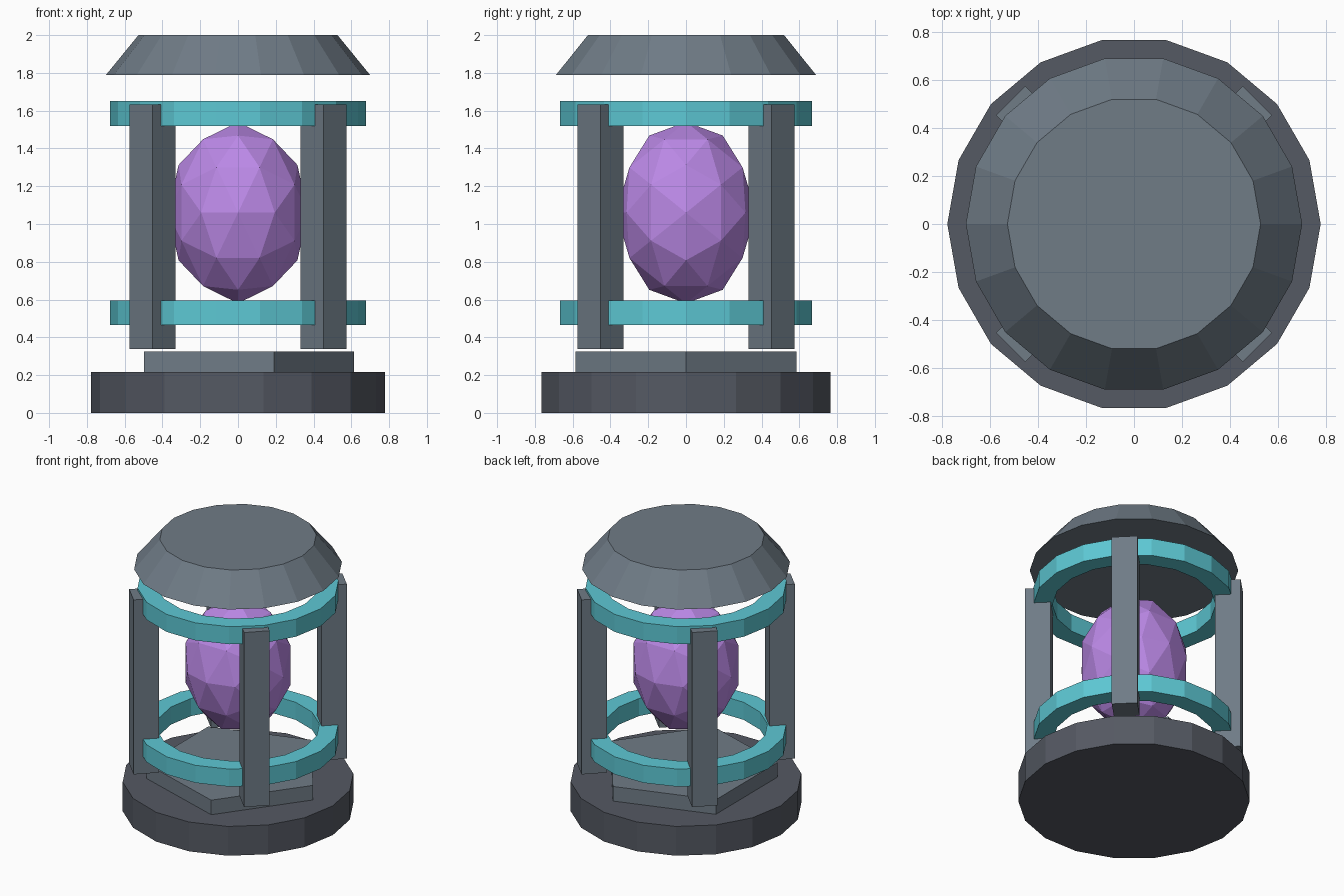
import bpy, bmesh, math
from mathutils import Vector

if "Cube" in bpy.data.objects:
    bpy.data.objects.remove(bpy.data.objects["Cube"])


def material(name, rgb):
    m = bpy.data.materials.new(name)
    m.diffuse_color = (*rgb, 1)
    m.use_nodes = True
    m.node_tree.nodes["Principled BSDF"].inputs["Base Color"].default_value = m.diffuse_color
    return m


DARK = material("dark_stone", (0.09, 0.10, 0.125))
SLATE = material("slate", (0.16, 0.20, 0.24))
CYAN = material("cyan_band", (0.11, 0.58, 0.66))
VIOLET = material("violet_crystal", (0.50, 0.25, 0.80))


def finish(name, bm, mat):
    bmesh.ops.recalc_face_normals(bm, faces=bm.faces)
    mesh = bpy.data.meshes.new(name)
    bm.to_mesh(mesh)
    bm.free()
    mesh.materials.append(mat)
    obj = bpy.data.objects.new(name, mesh)
    bpy.context.collection.objects.link(obj)
    return obj


def lathe(name, profile, sides, mat, closed=False):
    """Sweep a (radius, z) profile round z, first vertex on +x."""
    bm = bmesh.new()
    rings = []
    for i in range(sides):
        a = math.tau * i / sides
        rings.append([bm.verts.new((r * math.cos(a), r * math.sin(a), z)) for r, z in profile])
    n = len(profile)
    for i in range(sides):
        p, q = rings[i], rings[(i + 1) % sides]
        for j in range(n if closed else n - 1):
            k = (j + 1) % n
            bm.faces.new((p[j], q[j], q[k], p[k]))
    if not closed:
        bm.faces.new([r[0] for r in rings])
        bm.faces.new([r[-1] for r in rings])
    return finish(name, bm, mat)


# Base disc, five-sided plinth and tapered cap
lathe("base", [(0.777, 0), (0.777, 0.217)], 18, DARK)
lathe("plinth", [(0.615, 0.217), (0.615, 0.325)], 5, SLATE)
lathe("cap", [(0.70, 1.788), (0.527, 2.0)], 18, SLATE)

# Two square-section rings
for name, z in (("lower_ring", 0.53), ("upper_ring", 1.585)):
    lathe(name, [(0.548, z - 0.065), (0.677, z - 0.065),
                 (0.677, z + 0.065), (0.548, z + 0.065)], 18, CYAN, closed=True)

# Four square pillars on the diagonals
for i in range(4):
    bm = bmesh.new()
    bmesh.ops.create_cube(bm, size=1)
    pillar = finish(f"pillar_{i + 1}", bm, SLATE)
    a = math.radians(45 + 90 * i)
    pillar.scale = (0.173, 0.173, 1.293)
    pillar.rotation_euler.z = a
    pillar.location = (0.64 * math.cos(a), 0.64 * math.sin(a), 0.986)

# Faceted crystal: once-subdivided icosahedron standing on an edge
bm = bmesh.new()
t = (1 + math.sqrt(5)) / 2
for s in (-1, 1):
    for u in (-t, t):
        for co in ((s, u, 0), (0, s, u), (u, 0, s)):
            bm.verts.new(co)
bmesh.ops.convex_hull(bm, input=bm.verts[:])
bmesh.ops.subdivide_edges(bm, edges=bm.edges[:], cuts=1, use_grid_fill=True)
for v in bm.verts:
    v.co = v.co.normalized() * Vector((0.37, 0.37, 0.48))
crystal = finish("crystal", bm, VIOLET)
crystal.location.z = 1.06
